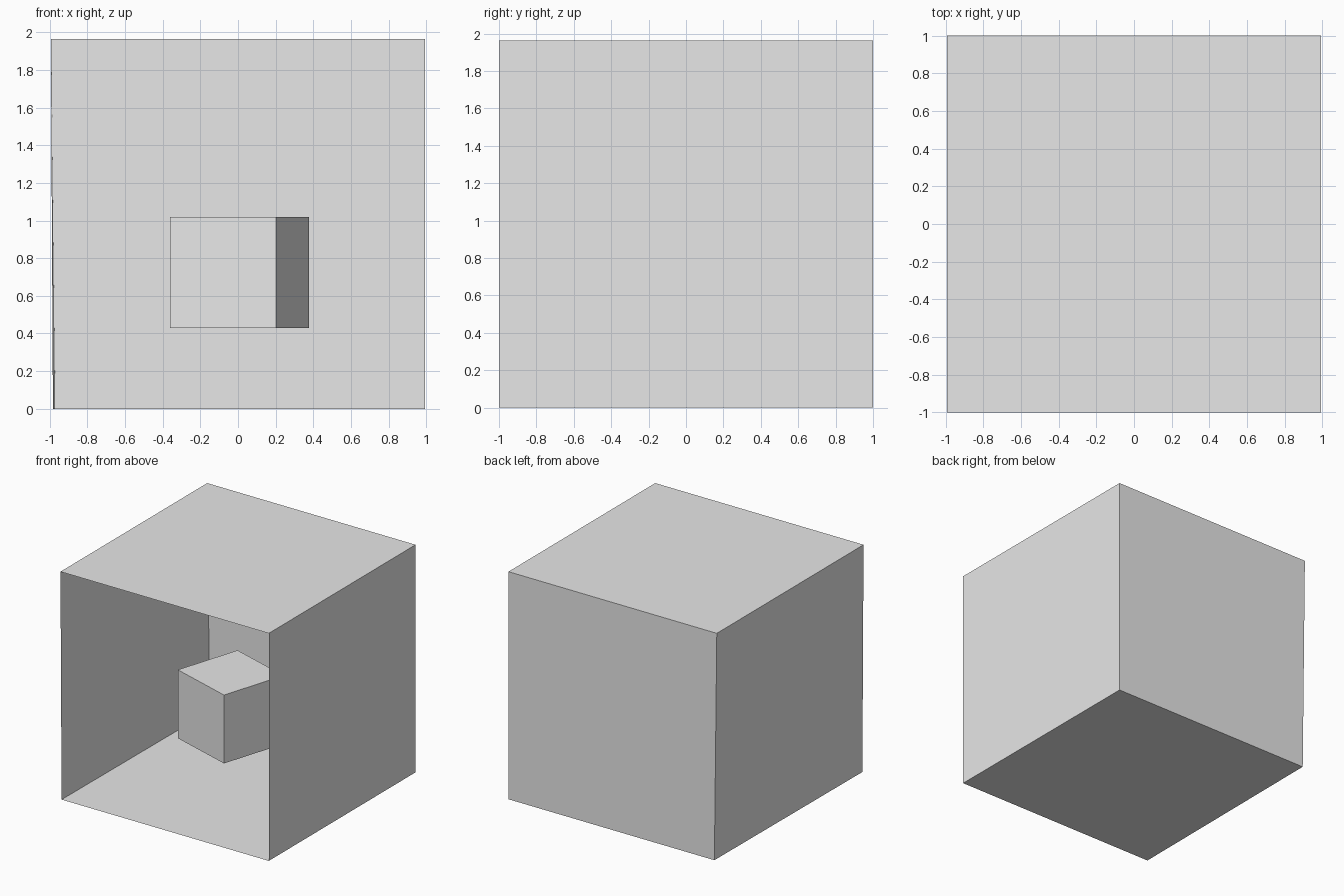
import bpy
import bmesh
from math import radians
from mathutils import Matrix

if "Cube" in bpy.data.objects:
    bpy.data.objects.remove(bpy.data.objects["Cube"], do_unlink=True)

# Single plain grey for everything
grey = bpy.data.materials.new("plain_grey")
grey.use_nodes = True
COLOUR = (0.8, 0.8, 0.8, 1)
grey.diffuse_color = COLOUR
grey.node_tree.nodes["Principled BSDF"].inputs["Base Color"].default_value = COLOUR


def add_object(name, bm):
    mesh = bpy.data.meshes.new(name)
    bm.to_mesh(mesh)
    bm.free()
    mesh.materials.append(grey)
    obj = bpy.data.objects.new(name, mesh)
    bpy.context.collection.objects.link(obj)
    return obj


def add_panel(name, corners):
    bm = bmesh.new()
    bm.faces.new([bm.verts.new(c) for c in corners])
    return add_object(name, bm)


# Room corners: the floor is slightly narrower on the -x side
W, H = 0.994, 1.963
floor = [(-0.983, -1, 0), (W, -1, 0), (W, 1, 0), (-0.971, 1, 0)]
top = [(-W, -1, H), (W, -1, H), (W, 1, H), (-W, 1, H)]

# Thin room panels facing inwards, front left open
add_panel("floor", floor)
add_panel("ceiling", top[::-1])
for name, a, b in (("left_wall", 1, 2), ("back_wall", 2, 3), ("right_wall", 3, 0)):
    add_panel(name, [floor[b], floor[a], top[a], top[b]])

# Turned cube floating inside the room
bm = bmesh.new()
bmesh.ops.create_cube(bm, size=0.59)
block = add_object("floating_block", bm)
block.matrix_world = (Matrix.Translation((0.008, -0.11, 0.725))
                      @ Matrix.Rotation(radians(-17.3), 4, 'Z'))
